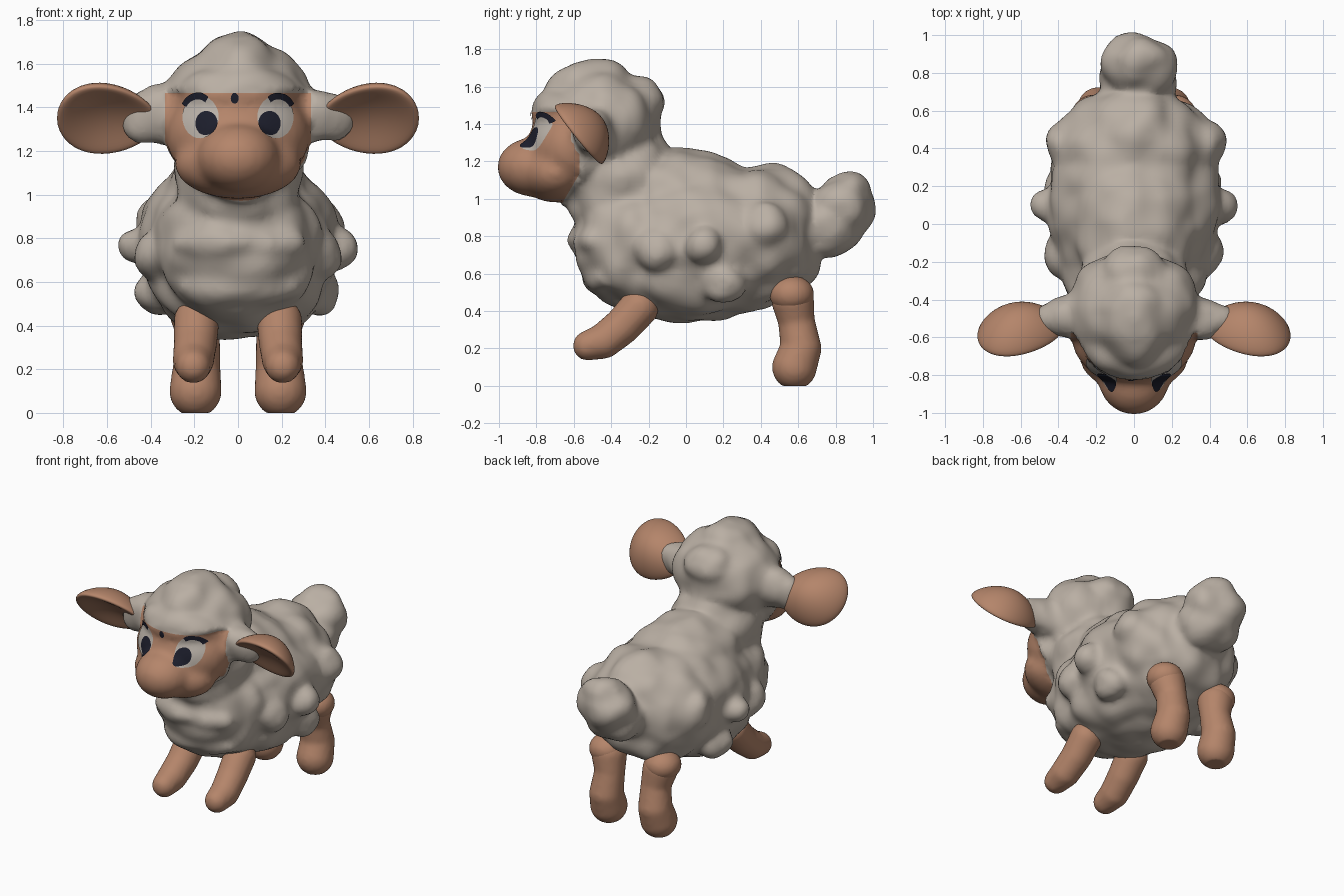
import bpy, bmesh, math
from mathutils import Vector, Matrix, noise
from mathutils.bvhtree import BVHTree

if "Cube" in bpy.data.objects:
    bpy.data.objects.remove(bpy.data.objects["Cube"])


def material(name, r, g, b):
    m = bpy.data.materials.new(name)
    m.use_nodes = True
    m.diffuse_color = (r, g, b, 1)
    bsdf = next(n for n in m.node_tree.nodes if n.type == "BSDF_PRINCIPLED")
    bsdf.inputs["Base Color"].default_value = (r, g, b, 1)
    bsdf.inputs["Roughness"].default_value = 0.8
    return m


WOOL = material("wool grey", 0.49, 0.43, 0.37)
SKIN = material("skin brown", 0.46, 0.235, 0.145)
EYE = material("eye white", 0.5, 0.45, 0.4)
DARK = material("pupil dark", 0.012, 0.013, 0.025)


def add_object(name, bm, *mats):
    me = bpy.data.meshes.new(name)
    bm.to_mesh(me)
    bm.free()
    for m in mats:
        me.materials.append(m)
    me.shade_smooth()
    ob = bpy.data.objects.new(name, me)
    bpy.context.scene.collection.objects.link(ob)
    return ob


def blob(name, balls, voxel, smooth, *mats):
    """Fuse ellipsoids (centre, radii) into one soft skin."""
    bm = bmesh.new()
    for c, r in balls:
        bmesh.ops.create_icosphere(bm, subdivisions=4, radius=1,
                                   matrix=Matrix.Translation(c) @ Matrix.Diagonal((*r, 1)))
    ob = add_object(name, bm, *mats)
    rm = ob.modifiers.new("fuse", "REMESH")
    rm.mode = "VOXEL"
    rm.voxel_size = voxel
    sm = ob.modifiers.new("soften", "SMOOTH")
    sm.factor = 0.5
    sm.iterations = smooth
    dg = bpy.context.evaluated_depsgraph_get()
    me = bpy.data.meshes.new_from_object(ob.evaluated_get(dg))
    ob.modifiers.clear()
    ob.data = me
    if not me.materials:
        for m in mats:
            me.materials.append(m)
    me.shade_smooth()
    return ob


def pair(c, r):
    return [((s * c[0], c[1], c[2]), r) for s in (-1, 1)]


# Woolly body, tail, neck and head
balls = [
    ((0, 0.12, 0.78), (0.45, 0.6, 0.41)),        # trunk
    ((0, -0.28, 0.77), (0.37, 0.32, 0.36)),      # chest
    ((0, 0.38, 0.8), (0.43, 0.35, 0.37)),        # rump
    ((0, 0.0, 0.98), (0.33, 0.4, 0.28)),         # shoulders
    ((0, 0.45, 0.95), (0.27, 0.25, 0.23)),       # hip
    ((0, 0.02, 0.6), (0.4, 0.48, 0.25)),         # belly
    ((0, 0.5, 0.68), (0.33, 0.21, 0.2)),         # seat
    ((0, -0.49, 0.78), (0.3, 0.13, 0.09)),       # chest fold
    ((0, -0.42, 0.58), (0.28, 0.14, 0.1)),
    ((0.03, 0.84, 0.95), (0.2, 0.16, 0.17)),     # tail
    ((0.03, 0.88, 1.04), (0.15, 0.1, 0.1)),
    ((0.03, 0.76, 0.85), (0.21, 0.18, 0.15)),
    ((0, -0.35, 1.08), (0.29, 0.3, 0.32)),       # neck
    ((0, -0.45, 1.4), (0.35, 0.3, 0.29)),        # skull wool
    ((0, -0.5, 1.54), (0.2, 0.25, 0.2)),         # crown
    ((0, -0.26, 1.53), (0.17, 0.14, 0.13)),
    ((0, -0.27, 1.41), (0.2, 0.13, 0.2)),
    ((0, -0.62, 1.46), (0.27, 0.21, 0.14)),      # fringe
    ((0, -0.6, 1.27), (0.33, 0.25, 0.25)),       # face
    ((0, -0.7, 1.14), (0.29, 0.19, 0.16)),       # cheeks
    ((0, -0.81, 1.17), (0.19, 0.2, 0.16)),       # muzzle
]
balls += pair((0.46, 0.1, 0.76), (0.09, 0.09, 0.08))
balls += pair((0.38, 0.42, 0.86), (0.1, 0.1, 0.12))
balls += pair((0.37, -0.16, 0.72), (0.1, 0.12, 0.1))
balls += pair((0.37, 0.2, 0.55), (0.1, 0.12, 0.1))
balls += pair((0.34, -0.49, 1.36), (0.14, 0.12, 0.13))
balls += pair((0.42, -0.5, 1.35), (0.11, 0.08, 0.11))
body = blob("woolly_body_and_head", balls, 0.022, 8, WOOL, SKIN)

# Planes (point, outward normal) that bound the bare face
face_planes = [(Vector(p), Vector(n).normalized()) for p, n in (
    ((0, 0, 1.465), (0, 0, 1)),
    ((0, -0.57, 1.2), (0, 1, 0)),
    ((0, -0.56, 1.15), (0, 0.85, -0.5)),
    ((0.335, 0, 0), (1, 0, 0)),
    ((-0.335, 0, 0), (-1, 0, 0)))]


def in_face(co):
    return all((co - p).dot(n) < 0 for p, n in face_planes)


bm = bmesh.new()
bm.from_mesh(body.data)
bm.normal_update()
moves = []
for v in bm.verts:
    if not in_face(v.co):
        moves.append((v, v.normal * (0.028 * noise.noise(v.co * 6.5) + 0.006)))
for v, d in moves:
    v.co += d
for p, n in face_planes:
    faces = [f for f in bm.faces
             if f.calc_center_median().y < -0.45 and f.calc_center_median().z > 0.9]
    geom = set(faces)
    for f in faces:
        geom.update(f.edges)
        geom.update(f.verts)
    bmesh.ops.bisect_plane(bm, geom=list(geom), plane_co=p, plane_no=n, dist=1e-4)
for f in bm.faces:
    f.smooth = True
    f.material_index = int(in_face(f.calc_center_median()))
bm.to_mesh(body.data)
surface = BVHTree.FromBMesh(bm)
bm.free()


# Painted eye details laid on the face surface
def patch(name, mat, shape, nu, nv, lift):
    bm = bmesh.new()
    rows = []
    for j in range(nv + 1):
        row = []
        for i in range(nu + 1):
            x, z = shape(i / nu, j / nv)
            loc, nor, _, _ = surface.ray_cast(Vector((x, -2, z)), Vector((0, 1, 0)))
            row.append(bm.verts.new(loc + nor * lift))
        rows.append(row)
    for a, b in zip(rows, rows[1:]):
        for i in range(nu):
            bm.faces.new((a[i], a[i + 1], b[i + 1], b[i]))
    bmesh.ops.remove_doubles(bm, verts=bm.verts, dist=1e-5)
    bm.normal_update()
    for f in bm.faces:
        if f.normal.y > 0:
            f.normal_flip()
    add_object(name, bm, mat)


def arc(cx, cz, rx, rz, inner=0.0, start=0, end=360, side=1):
    def shape(u, v):
        t = math.radians(start + (end - start) * u)
        k = inner + (1 - inner) * v
        return side * (cx + rx * k * math.cos(t)), cz + rz * k * math.sin(t)
    return shape


for label, s in (("left", 1), ("right", -1)):
    patch(label + "_eye_white", EYE, arc(0.17, 1.355, 0.082, 0.098, side=s), 32, 6, 0.004)
    patch(label + "_pupil", DARK, arc(0.142, 1.325, 0.05, 0.056, side=s), 28, 5, 0.007)
    patch(label + "_eyebrow", DARK,
          arc(0.18, 1.36, 0.082, 0.108, 0.72, 30, 125, s), 20, 3, 0.008)
patch("forehead_mark", DARK, arc(-0.015, 1.442, 0.018, 0.024), 16, 2, 0.006)

# Cupped ears: flat ellipsoids bent toward the front
for label, s in (("left", 1), ("right", -1)):
    bm = bmesh.new()
    bmesh.ops.create_icosphere(bm, subdivisions=4, radius=1)
    along = Vector((1, -0.12, 0.02)).normalized()
    across = Vector((0, -0.62, 0.78))
    front = Vector((-0.1, -0.78, -0.62))
    for v in bm.verts:
        x, y, z = v.co
        cup = 0.062 * z + 0.085 * (x * x + y * y) - 0.045
        p = (Vector((0.605, -0.535, 1.37)) + along * (0.23 * x)
             + across * (0.215 * y * (0.92 + 0.14 * x)) + front * cup)
        v.co = (s * p.x, p.y, p.z)
    bmesh.ops.recalc_face_normals(bm, faces=bm.faces)
    add_object(label + "_ear", bm, SKIN)


# Legs: tapering limbs along a path of (x, y, z, radius)
def limb(name, path, side):
    balls = []
    for a, b in zip(path, path[1:]):
        for i in range(6):
            x, y, z, r = Vector(a).lerp(Vector(b), i / 5)
            balls.append(((side * x, y, z), (r, r, r)))
    return blob(name, balls, 0.016, 5, SKIN)


FRONT = [(0.19, -0.25, 0.42, 0.105), (0.195, -0.34, 0.32, 0.1),
         (0.205, -0.44, 0.24, 0.095), (0.205, -0.525, 0.215, 0.08)]
BACK = [(0.2, 0.57, 0.46, 0.115), (0.18, 0.59, 0.35, 0.098),
        (0.19, 0.615, 0.2, 0.11), (0.195, 0.58, 0.1, 0.12)]
for label, s in (("left", 1), ("right", -1)):
    limb(label + "_front_leg", FRONT, s)
    leg = limb(label + "_back_leg", BACK, s)
    for v in leg.data.vertices:      # flat sole
        v.co.z = max(v.co.z, 0.0)
    thigh = blob(label + "_thigh", pair((0.215, 0.565, 0.49), (0.12, 0.12, 0.1))[s > 0:][:1],
                 0.016, 3, SKIN)
